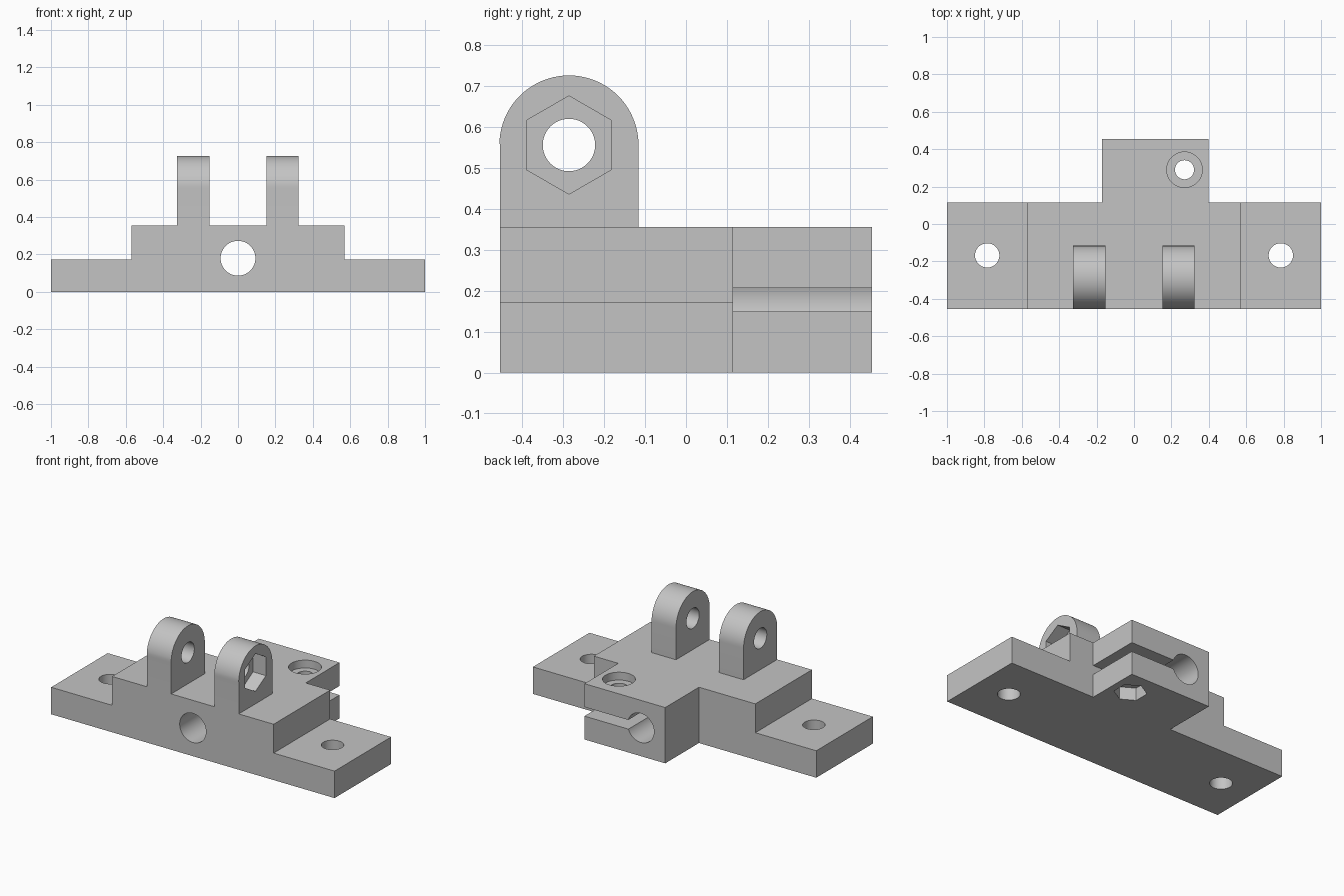
import bpy
import bmesh
import math
from mathutils import Matrix, Vector

cube = bpy.data.objects.get("Cube")
if cube:
    bpy.data.objects.remove(cube, do_unlink=True)

grey = bpy.data.materials.new("light grey")
grey.use_nodes = True
grey.diffuse_color = (0.55, 0.55, 0.55, 1)
grey.node_tree.nodes["Principled BSDF"].inputs["Base Color"].default_value = (0.55, 0.55, 0.55, 1)

FRONT, MID, BACK = -0.455, 0.115, 0.455
STEP, TOP = 0.172, 0.356
LUG_Y, LUG_Z, LUG_R = -0.286, 0.556, 0.17


def add_object(name, bm):
    bmesh.ops.recalc_face_normals(bm, faces=bm.faces)
    mesh = bpy.data.meshes.new(name)
    bm.to_mesh(mesh)
    bm.free()
    mesh.materials.append(grey)
    obj = bpy.data.objects.new(name, mesh)
    bpy.context.collection.objects.link(obj)
    return obj


def prism(name, points, direction):
    """Extrude a closed outline along a direction."""
    bm = bmesh.new()
    face = bm.faces.new([bm.verts.new(p) for p in points])
    result = bmesh.ops.extrude_face_region(bm, geom=[face])
    verts = [v for v in result["geom"] if isinstance(v, bmesh.types.BMVert)]
    bmesh.ops.translate(bm, verts=verts, vec=direction)
    return add_object(name, bm)


def box(name, low, high):
    (x0, y0, z0), (x1, y1, z1) = low, high
    outline = [(x0, y0, z0), (x1, y0, z0), (x1, y1, z0), (x0, y1, z0)]
    return prism(name, outline, (0, 0, z1 - z0))


def rod(name, start, end, radius, sides=64, turn=0):
    """Cylinder or hexagonal prism between two points."""
    start, end = Vector(start), Vector(end)
    axis = end - start
    bm = bmesh.new()
    aim = Vector((0, 0, 1)).rotation_difference(axis).to_matrix().to_4x4()
    place = Matrix.Translation((start + end) / 2) @ aim @ Matrix.Rotation(turn, 4, "Z")
    bmesh.ops.create_cone(bm, cap_ends=True, segments=sides, radius1=radius,
                          radius2=radius, depth=axis.length, matrix=place)
    return add_object(name, bm)


def combine(target, tool, operation):
    tool.hide_render = True
    mod = target.modifiers.new(tool.name, "BOOLEAN")
    mod.operation = operation
    mod.solver = "EXACT"
    mod.object = tool
    bpy.context.view_layer.objects.active = target
    bpy.ops.object.modifier_apply(modifier=mod.name)
    bpy.data.objects.remove(tool, do_unlink=True)


# Stepped base with two mounting flanges
half = [(1, 0), (1, STEP), (0.57, STEP), (0.57, TOP)]
outline = half + [(-x, z) for x, z in reversed(half)]
bracket = prism("clamp_bracket", [(x, FRONT, z) for x, z in outline], (0, MID - FRONT, 0))

# Rear clamp block
combine(bracket, box("clamp_block", (-0.172, -0.1, 0), (0.398, BACK, TOP)), "UNION")

# Two round-topped hinge lugs
arc = [(LUG_Y + LUG_R * math.cos(a), LUG_Z + LUG_R * math.sin(a))
       for a in (math.pi * i / 40 for i in range(41))]
arc[-1] = (FRONT, LUG_Z)
lug_outline = arc + [(FRONT, 0.3), (LUG_Y + LUG_R, 0.3)]
for x in (-0.325, 0.152):
    lug = prism("hinge_lug", [(x, y, z) for y, z in lug_outline], (0.172, 0, 0))
    combine(bracket, lug, "UNION")

# Hinge pin hole and hexagonal nut pocket on the outer left lug face
cutters = [
    rod("pin_hole", (-0.5, LUG_Y, LUG_Z), (0.5, LUG_Y, LUG_Z), 0.064),
]
hexagon = [(0.234, LUG_Y + 0.12 * math.sin(i * math.pi / 3),
            LUG_Z + 0.12 * math.cos(i * math.pi / 3)) for i in range(6)]
cutters.append(prism("pin_nut_pocket", hexagon, (0.2, 0, 0)))

# Shaft bore and the clamp slot that opens it to the side
cutters.append(rod("shaft_bore", (0, -0.6, 0.18), (0, 0.6, 0.18), 0.093))
cutters.append(box("clamp_slot", (0, MID, 0.149), (0.5, 0.6, 0.207)))

# Clamp screw hole, head recess and nut pocket
cx, cy = 0.27, 0.29
cutters.append(rod("screw_hole", (cx, cy, -0.1), (cx, cy, 0.5), 0.051))
cutters.append(rod("screw_head_recess", (cx, cy, TOP - 0.05), (cx, cy, 0.5), 0.095))
cutters.append(rod("screw_nut_pocket", (cx, cy, -0.1), (cx, cy, 0.08), 0.095, 6))

# Mounting holes in the flanges
for side in (-1, 1):
    cutters.append(rod("mounting_hole", (side * 0.785, -0.168, -0.1),
                       (side * 0.785, -0.168, 0.3), 0.065))

for cutter in cutters:
    combine(bracket, cutter, "DIFFERENCE")

bpy.ops.object.select_all(action="DESELECT")
bracket.select_set(True)
bpy.context.view_layer.objects.active = bracket
bpy.ops.object.shade_smooth_by_angle(angle=math.radians(30))
